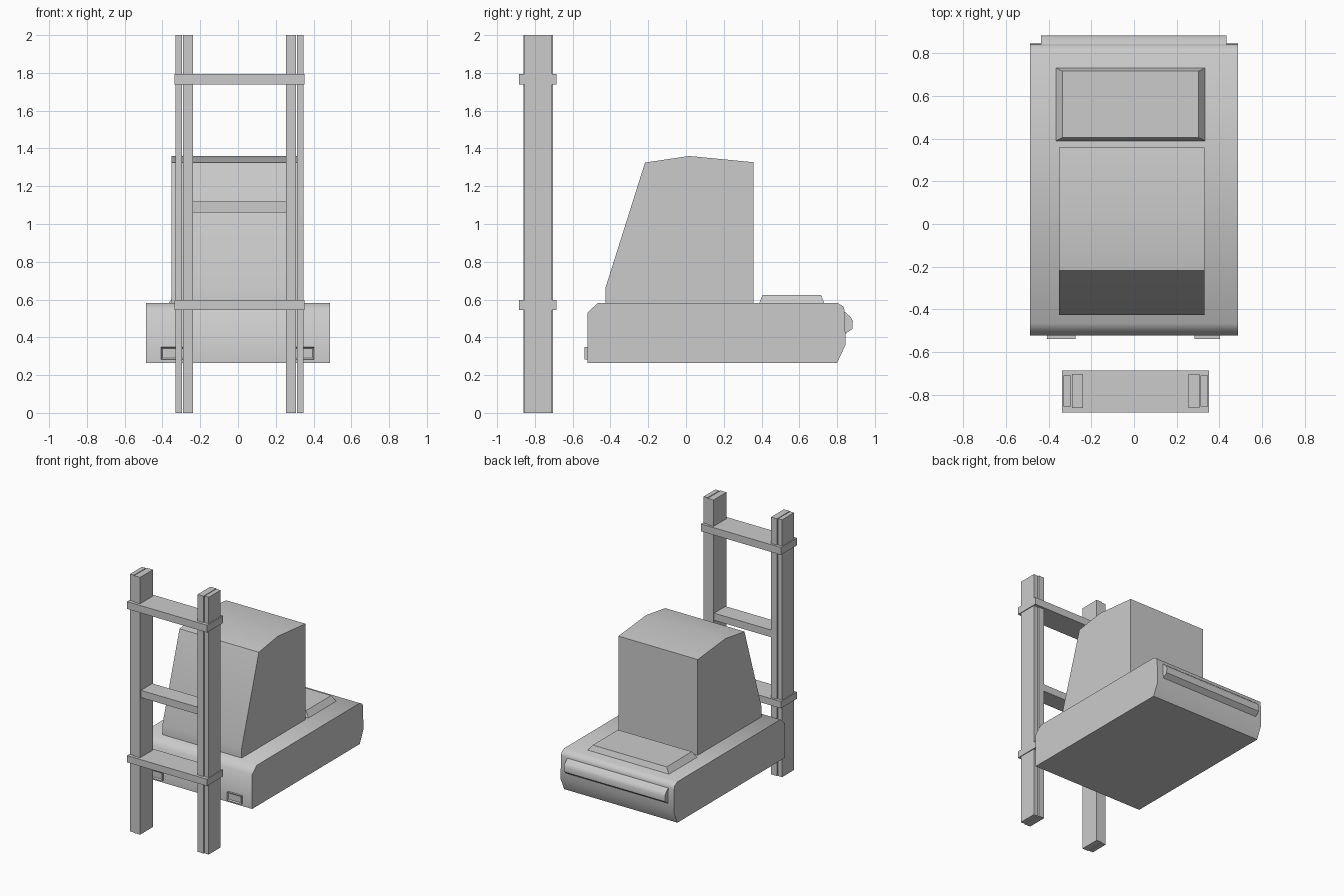
import bpy, bmesh, math

if "Cube" in bpy.data.objects:
    bpy.data.objects.remove(bpy.data.objects["Cube"])


def finish(name, bm, smooth=False):
    bmesh.ops.recalc_face_normals(bm, faces=bm.faces)
    mesh = bpy.data.meshes.new(name)
    bm.to_mesh(mesh)
    bm.free()
    ob = bpy.data.objects.new(name, mesh)
    bpy.context.collection.objects.link(ob)
    if smooth:
        bpy.ops.object.select_all(action='DESELECT')
        ob.select_set(True)
        bpy.context.view_layer.objects.active = ob
        bpy.ops.object.shade_smooth_by_angle(angle=math.radians(50))
    return ob


def box_bm(x0, x1, y0, y1, z0, z1):
    bm = bmesh.new()
    bmesh.ops.create_cube(bm, size=1)
    for v in bm.verts:
        v.co = (x1 if v.co.x > 0 else x0,
                y1 if v.co.y > 0 else y0,
                z1 if v.co.z > 0 else z0)
    return bm


def box(name, *dims):
    return finish(name, box_bm(*dims))


def extrude_x(name, profile, x0, x1):
    """Side profile of (y, z) points swept across x."""
    bm = bmesh.new()
    face = bm.faces.new([bm.verts.new((x0, y, z)) for y, z in profile])
    new = bmesh.ops.extrude_face_region(bm, geom=[face], use_keep_orig=True)
    for v in new["geom"]:
        if isinstance(v, bmesh.types.BMVert):
            v.co.x = x1
    return finish(name, bm, smooth=True)


# Chassis with rounded front and rear edges
extrude_x("chassis", [(-0.522, 0.265), (-0.522, 0.53), (-0.466, 0.583),
                      (0.80, 0.583), (0.834, 0.563), (0.84, 0.54),
                      (0.845, 0.362), (0.80, 0.265)], -0.487, 0.487)

# Cab with sloped windscreen and crowned roof
extrude_x("cab", [(-0.427, 0.575), (-0.427, 0.66), (-0.217, 1.325),
                  (0.016, 1.36), (0.357, 1.327), (0.357, 0.575)], -0.351, 0.331)

# Rear bumper
extrude_x("rear_bumper", [(0.835, 0.54), (0.873, 0.507), (0.883, 0.485),
                          (0.881, 0.445), (0.84, 0.415)], -0.436, 0.432)

# Rear hatch, tapered towards the top
bm = box_bm(-0.37, 0.337, 0.387, 0.733, 0.578, 0.625)
for v in bm.verts:
    if v.co.z > 0.6:
        v.co.x += 0.036 if v.co.x < 0 else -0.036
        v.co.y += 0.018 if v.co.y < 0.5 else -0.018
finish("rear_hatch", bm)

# Headlights with a recessed lens
for side, x0, x1 in (("left", -0.408, -0.274), ("right", 0.282, 0.403)):
    bm = box_bm(x0, x1, -0.538, -0.515, 0.283, 0.348)
    bm.normal_update()
    front = min(bm.faces, key=lambda f: f.calc_center_median().y)
    bmesh.ops.inset_region(bm, faces=[front], thickness=0.011)
    for v in front.verts:
        v.co.y += 0.009
    finish("headlight_" + side, bm)

# Mast: paired rails on each side
MX = 0.008
for side, s in (("left", -1), ("right", 1)):
    for name, a, b, y0, y1 in (("inner", 0.247, 0.298, -0.861, -0.703),
                               ("outer", 0.304, 0.338, -0.855, -0.71)):
        xs = sorted((MX + s * a, MX + s * b))
        box(f"mast_{name}_rail_{side}", *xs, y0, y1, 0, 2)

# Mast cross bars
for name, z0, z1 in (("lower", 0.545, 0.598), ("upper", 1.738, 1.795)):
    box(f"mast_{name}_bar", MX - 0.344, MX + 0.344, -0.883, -0.686, z0, z1)
box("mast_middle_bar", MX - 0.25, MX + 0.25, -0.85, -0.71, 1.062, 1.118)
